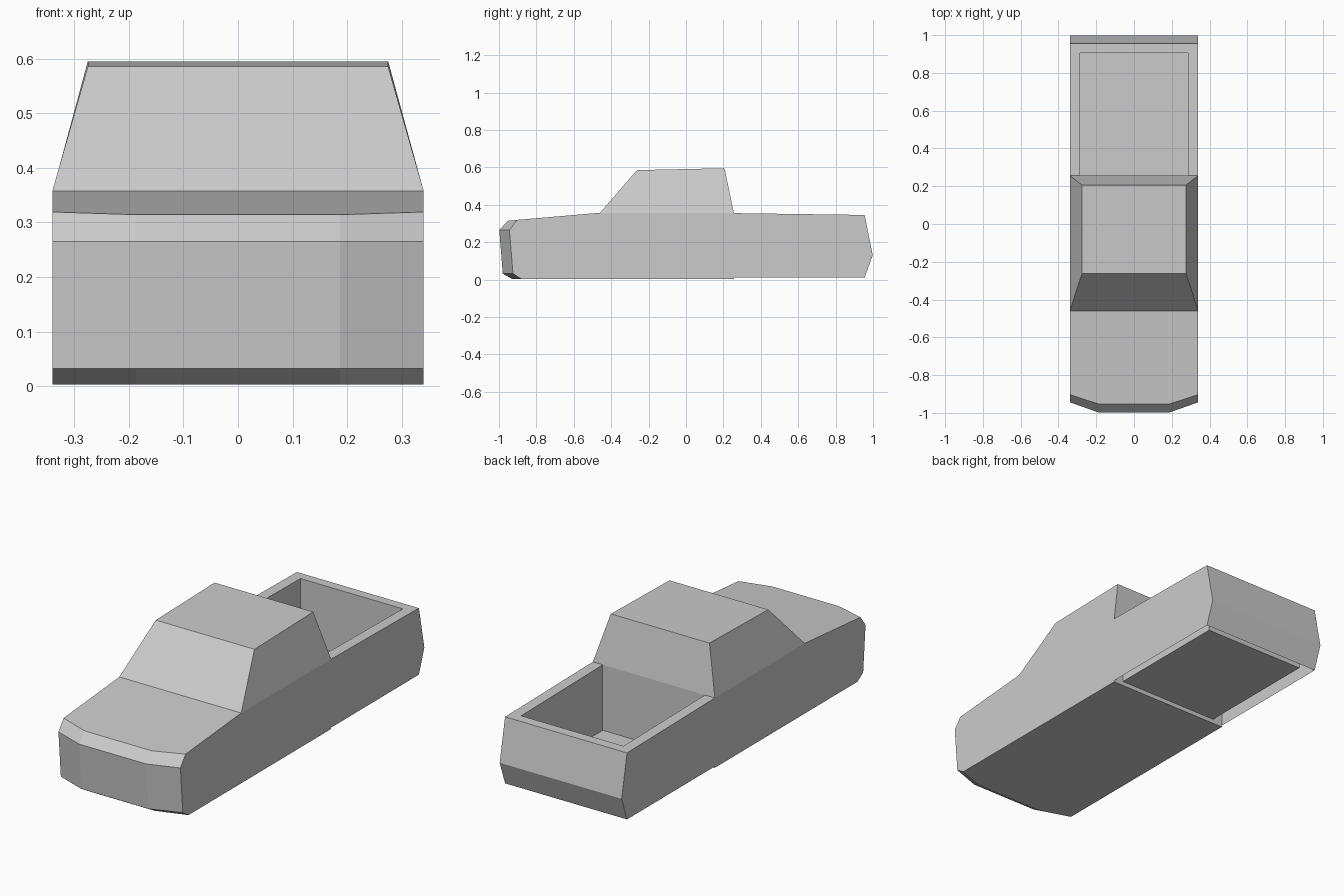
import bpy
import bmesh

if "Cube" in bpy.data.objects:
    bpy.data.objects.remove(bpy.data.objects["Cube"])

W = 0.34          # half width of the body
REAR = 0.256      # back wall of the cab


def make(name, polys):
    """Build a flat-shaded mesh from polygons, welding shared corners."""
    bm = bmesh.new()
    for poly in polys:
        bm.faces.new([bm.verts.new(p) for p in poly])
    bmesh.ops.remove_doubles(bm, verts=bm.verts, dist=0.0005)
    bmesh.ops.recalc_face_normals(bm, faces=bm.faces)
    mesh = bpy.data.meshes.new(name)
    bm.to_mesh(mesh)
    bm.free()
    obj = bpy.data.objects.new(name, mesh)
    bpy.context.collection.objects.link(obj)
    return obj


def mirrored(poly):
    return [(-x, y, z) for x, y, z in reversed(poly)]


def loft(rows):
    """Quads between successive rows of points."""
    return [[a[i], a[i + 1], b[i + 1], b[i]]
            for a, b in zip(rows, rows[1:]) for i in range(len(a) - 1)]


# Nose: three facets in plan, stacked from the sill up to the bonnet edge
def nose_row(y, z, y_side, z_side):
    return [(-W, y_side, z_side), (-0.187, y, z), (0.187, y, z), (W, y_side, z_side)]


nose = [nose_row(-0.93, 0.003, -0.88, 0.003), nose_row(-0.98, 0.032, -0.925, 0.032),
        nose_row(-0.998, 0.265, -0.944, 0.265), nose_row(-0.953, 0.314, -0.903, 0.319)]
bonnet_back = [(W, -0.46, 0.357), (-W, -0.46, 0.357)]
sill_back = [(W, REAR, 0.003), (-W, REAR, 0.003)]
deck_back = [(W, REAR, 0.355), (-W, REAR, 0.355)]
side = [r[3] for r in nose] + [bonnet_back[0], deck_back[0], sill_back[0]]
body = loft(nose) + [nose[3] + bonnet_back, nose[0] + sill_back,
                     side, mirrored(side), sill_back + deck_back[::-1]]
make("front_body", body)

# Cab: tapered, sloping windscreen
T = 0.275
base = [(-W, -0.46, 0.357), (W, -0.46, 0.357), (W, REAR, 0.355), (-W, REAR, 0.355)]
roof = [(-T, -0.262, 0.585), (T, -0.262, 0.585), (T, 0.206, 0.595), (-T, 0.206, 0.595)]
make("cab", loft([base + base[:1], roof + roof[:1]]) + [roof])

# Cargo bed: hollow walls with rim, open underneath
I, END, FLOOR = 0.285, 0.905, 0.025
gate = [(0.955, 0.01), (0.998, 0.13), (0.955, 0.345)]
rim_z = 0.346
outer = [(W, REAR, 0.01)] + [(W, y, z) for y, z in gate] + [(W, END, rim_z), (W, REAR, 0.355)]
rim = [(W, REAR, 0.355), (W, END, rim_z), (I, END, rim_z), (I, REAR, 0.355)]
inner = [(I, REAR, 0.355), (I, END, rim_z), (I, END, FLOOR), (I, REAR, FLOOR)]
bed = [p for poly in (outer, rim, inner) for p in (poly, mirrored(poly))]
bed += loft([[(-W, y, z), (W, y, z)] for y, z in gate])
gate_top = [(-W, END, rim_z), (-I, END, rim_z), (I, END, rim_z), (W, END, rim_z),
            (W, 0.955, 0.345), (-W, 0.955, 0.345)]
bed += [gate_top,
        [(-I, END, rim_z), (I, END, rim_z), (I, END, FLOOR), (-I, END, FLOOR)],
        [(-I, REAR, FLOOR), (I, REAR, FLOOR), (I, END, FLOOR), (-I, END, FLOOR)]]
make("cargo_bed", bed)
